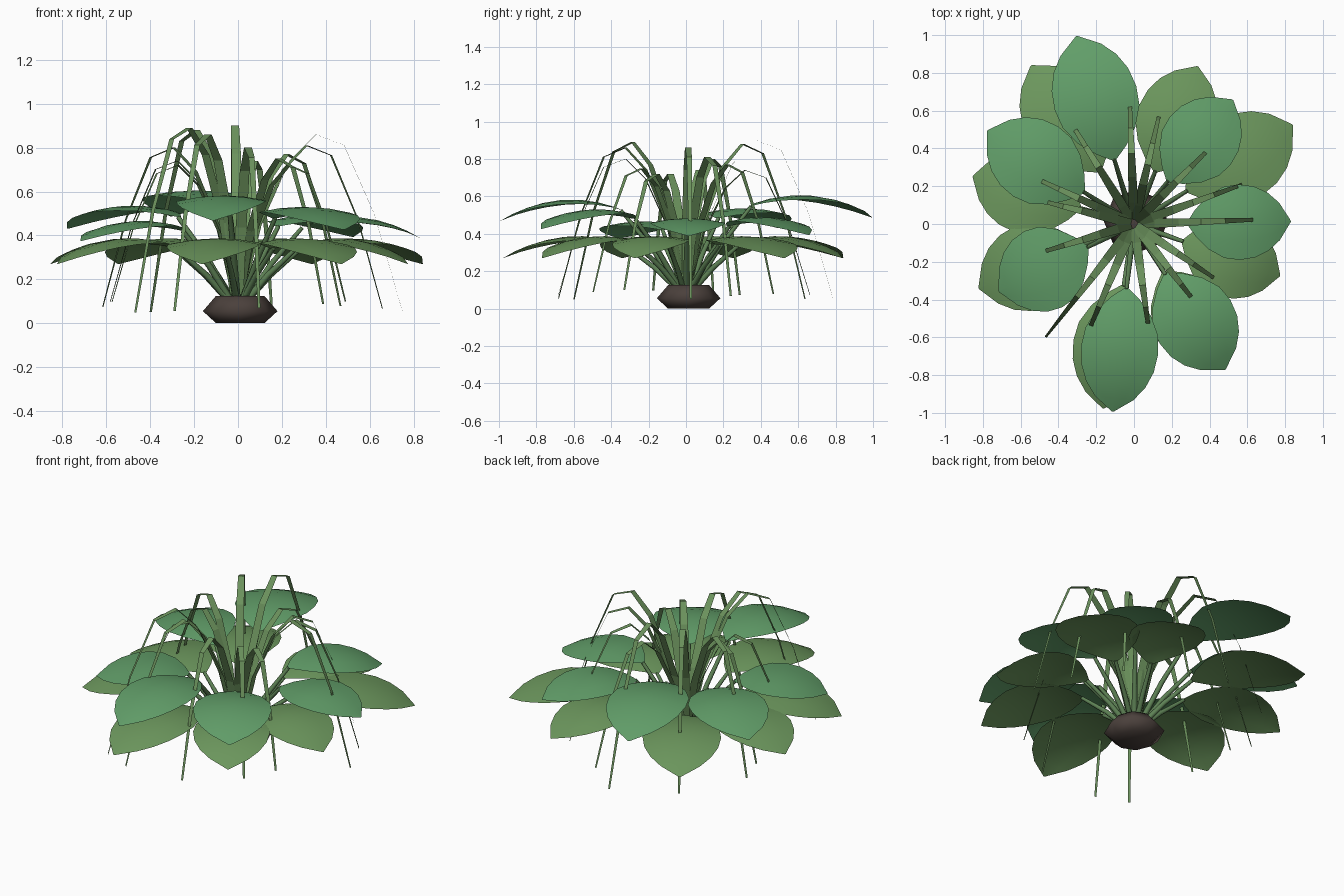
import bpy, math

if "Cube" in bpy.data.objects:
    bpy.data.objects.remove(bpy.data.objects["Cube"])


def material(name, rgb):
    m = bpy.data.materials.new(name)
    m.diffuse_color = (*rgb, 1)
    m.use_nodes = True
    m.node_tree.nodes["Principled BSDF"].inputs["Base Color"].default_value = m.diffuse_color
    return m


UPPER = material("upper_green", (0.12, 0.34, 0.14))
LOWER = material("lower_green", (0.15, 0.31, 0.11))
BLADE = material("blade_green", (0.15, 0.29, 0.11))
STEM = material("stem_green", (0.11, 0.22, 0.09))
SOIL = material("soil_brown", (0.07, 0.052, 0.045))


def make(name, verts, faces, mat, smooth=True):
    me = bpy.data.meshes.new(name)
    me.from_pydata(verts, [], faces)
    me.materials.append(mat)
    me.polygons.foreach_set("use_smooth", [smooth] * len(me.polygons))
    ob = bpy.data.objects.new(name, me)
    bpy.context.collection.objects.link(ob)
    return ob


def grid_faces(rows, cols):
    return [(i * cols + j, i * cols + j + 1, (i + 1) * cols + j + 1, (i + 1) * cols + j)
            for i in range(rows - 1) for j in range(cols - 1)]


def place(r, side, z, deg):
    a = math.radians(deg)
    return (r * math.cos(a) - side * math.sin(a), r * math.sin(a) + side * math.cos(a), z)


# Broad leaf: pointed oval, arched along its length and slightly across
OUTLINE = [(0, .04), (.08, .36), (.2, .7), (.35, .94), (.5, 1), (.65, .94),
           (.78, .77), (.89, .5), (1, .02)]


def leaf(name, deg, r0, r1, half, z0, zpeak, z1, mat):
    verts = []
    for t, w in OUTLINE:
        # quadratic arch through base, peak (t = 0.42) and tip
        k = .42
        z = (z0 * (t - k) * (t - 1) / k + zpeak * t * (t - 1) / (k * (k - 1))
             + z1 * t * (t - k) / (1 - k))
        for u in (-1, -.5, 0, .5, 1):
            verts.append(place(r0 + (r1 - r0) * t, u * w * half, z - .025 * (u * w) ** 2, deg))
    make(name, verts, grid_faces(len(OUTLINE), 5), mat)


# Stalk: tapered tube from the crown to the leaf base
def stalk(name, deg, r1, z1):
    cu = bpy.data.curves.new(name, "CURVE")
    cu.dimensions = "3D"
    cu.bevel_depth = .016
    cu.bevel_resolution = 1
    cu.use_fill_caps = True
    sp = cu.splines.new("POLY")
    path = [(.03, .09, 1.1), (.03 + .48 * (r1 - .03), .09 + .52 * (z1 - .09), .9),
            (r1 + .01, z1, .65)]
    sp.points.add(len(path) - 1)
    for p, (r, z, rad) in zip(sp.points, path):
        p.co = (*place(r, 0, z, deg), 1)
        p.radius = rad
    cu.materials.append(STEM)
    bpy.context.collection.objects.link(bpy.data.objects.new(name, cu))


# Upper tier of leaves: (angle, tip radius, half width)
for i, (a, R, w) in enumerate([(1, .83, .2), (51.5, .84, .205), (107, 1.04, .225), (147.5, .92, .22),
                               (206.5, .8, .225), (263.5, 1.0, .205), (302, .91, .22)]):
    leaf(f"upper_leaf_{i}", a, .34 * R, R, w, .525 * R, .583 * R, .468 * R, UPPER)
    stalk(f"upper_stalk_{i}", a, .34 * R, .525 * R)

# Lower tier of leaves
for i, (a, R, w) in enumerate([(32, .99, .23), (68, .9, .21), (123, 1.0, .22), (163.5, .89, .22),
                               (202.5, .89, .23), (260.5, .99, .215), (301.5, .9, .215),
                               (340.5, .82, .21)]):
    leaf(f"lower_leaf_{i}", a, .33 * R, R, w, .34, .387, .27, LOWER)
    stalk(f"lower_stalk_{i}", a, .33 * R, .34)

# Arching grass blades: flat tapered ribbons (radius, height, half width)
ARCH = [(.02, .09, .022), (.11, .46, .025), (.24, .75, .022), (.36, .87, .018),
        (.49, .82, .014), (.63, .5, .010), (.76, .05, .006)]
for i, (a, R, H) in enumerate([(2, .75, .86), (20, .7, .81), (45, .66, .77), (77, .68, .74),
                               (92, .79, .9), (122, .75, .88), (155, .68, .8), (166, .6, .74),
                               (197, .6, .72), (232, .76, .89), (247, .74, .86), (278, .69, .8),
                               (308, .63, .75), (326, .59, .72)]):
    tip = .055 + (.74 - R) * .3
    verts = []
    for r, z, w in ARCH:
        h = tip + (z - .05) * (H - tip) / .82
        verts += [place(r * R / .76, s * w, h, a) for s in (-1, 1)]
    make(f"grass_blade_{i}", verts, grid_faces(len(ARCH), 2), BLADE, smooth=False)

# Crown at the base: faceted squashed ball
N = 8
verts = [place(r, 0, z, 360 * j / N) for r, z in [(.11, 0), (.17, .055), (.11, .125)] for j in range(N)]
faces = [(k * N + j, k * N + (j + 1) % N, (k + 1) * N + (j + 1) % N, (k + 1) * N + j)
         for k in range(2) for j in range(N)]
faces += [tuple(reversed(range(N))), tuple(range(2 * N, 3 * N))]
crown = make("root_crown", verts, faces, SOIL)
crown.location = (.01, .014, 0)
